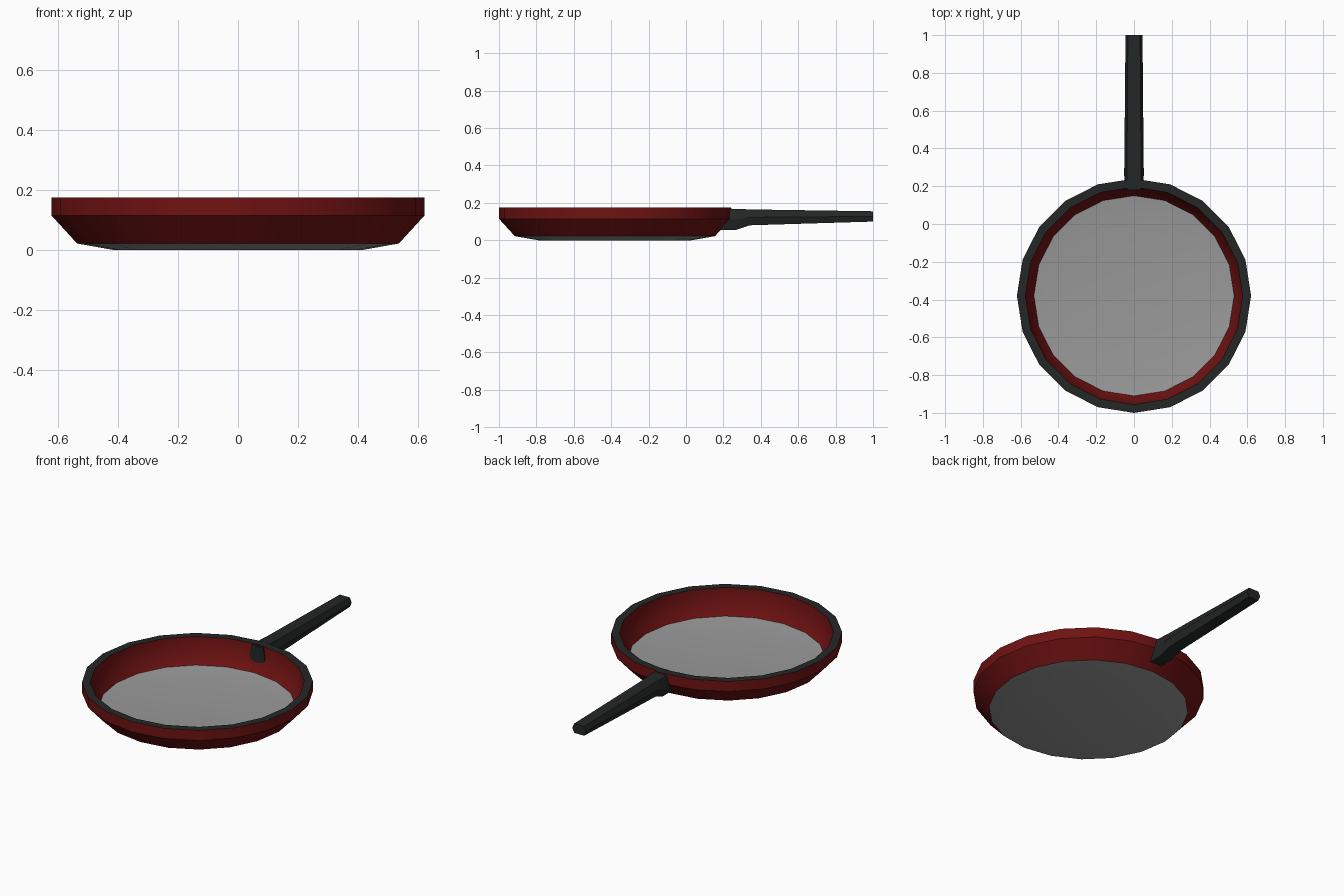
import bpy, bmesh, math

cube = bpy.data.objects.get("Cube")
if cube:
    bpy.data.objects.remove(cube, do_unlink=True)


def material(name, r, g, b):
    m = bpy.data.materials.new(name)
    m.use_nodes = True
    m.diffuse_color = (r, g, b, 1)
    m.node_tree.nodes["Principled BSDF"].inputs["Base Color"].default_value = (r, g, b, 1)
    return m


RED = material("red enamel", 0.16, 0.006, 0.006)
GREY = material("grey metal", 0.32, 0.32, 0.32)
BLACK = material("black trim", 0.018, 0.02, 0.02)


def finish(name, bm, mat, angle):
    bmesh.ops.remove_doubles(bm, verts=bm.verts, dist=0.0001)
    bmesh.ops.recalc_face_normals(bm, faces=bm.faces)
    mesh = bpy.data.meshes.new(name)
    bm.to_mesh(mesh)
    bm.free()
    for m in mat:
        mesh.materials.append(m)
    ob = bpy.data.objects.new(name, mesh)
    bpy.context.collection.objects.link(ob)
    bpy.ops.object.select_all(action="DESELECT")
    ob.select_set(True)
    bpy.context.view_layer.objects.active = ob
    bpy.ops.object.shade_smooth_by_angle(angle=math.radians(angle))
    return ob


# Pan: one turned profile of (radius, height, colour of the band that follows)
SIDES, CENTRE_Y = 20, -0.38
profile = [(0, 0, 1), (0.41, 0, 1), (0.535, 0.022, 0), (0.62, 0.115, 0),
           (0.62, 0.175, 2), (0.575, 0.175, 0), (0.572, 0.09, 0),
           (0.53, 0.026, 1), (0.41, 0.012, 1), (0, 0.012, 1)]
bm = bmesh.new()
rings = []
for r, z, _ in profile:
    turns = [2 * math.pi * i / SIDES for i in range(SIDES)]
    if r == 0:
        rings.append([bm.verts.new((0, CENTRE_Y, z))] * SIDES)
    else:
        rings.append([bm.verts.new((r * math.sin(t), CENTRE_Y + r * math.cos(t), z))
                      for t in turns])
for (_, _, colour), low, high in zip(profile, rings, rings[1:]):
    for i in range(SIDES):
        j = (i + 1) % SIDES
        corners = list(dict.fromkeys([low[i], low[j], high[j], high[i]]))
        bm.faces.new(corners).material_index = colour
finish("pan", bm, [RED, GREY, BLACK], 35)

# Handle: hexagonal sections of (y, bottom, top, half width)
sections = [(0.18, 0.056, 0.17, 0.05), (0.27, 0.056, 0.168, 0.052),
            (0.34, 0.08, 0.165, 0.051), (1.0, 0.10, 0.155, 0.045)]
bm = bmesh.new()
loops = []
for y, bottom, top, w in sections:
    mid = (bottom + top) / 2
    outline = [(-w, mid), (-w * 0.72, top), (w * 0.72, top),
               (w, mid), (w * 0.72, bottom), (-w * 0.72, bottom)]
    loops.append([bm.verts.new((x, y, z)) for x, z in outline])
for a, b in zip(loops, loops[1:]):
    for i in range(6):
        j = (i + 1) % 6
        bm.faces.new((a[i], a[j], b[j], b[i]))
bm.faces.new(loops[0])
bm.faces.new(loops[-1])
finish("handle", bm, [BLACK], 20)
